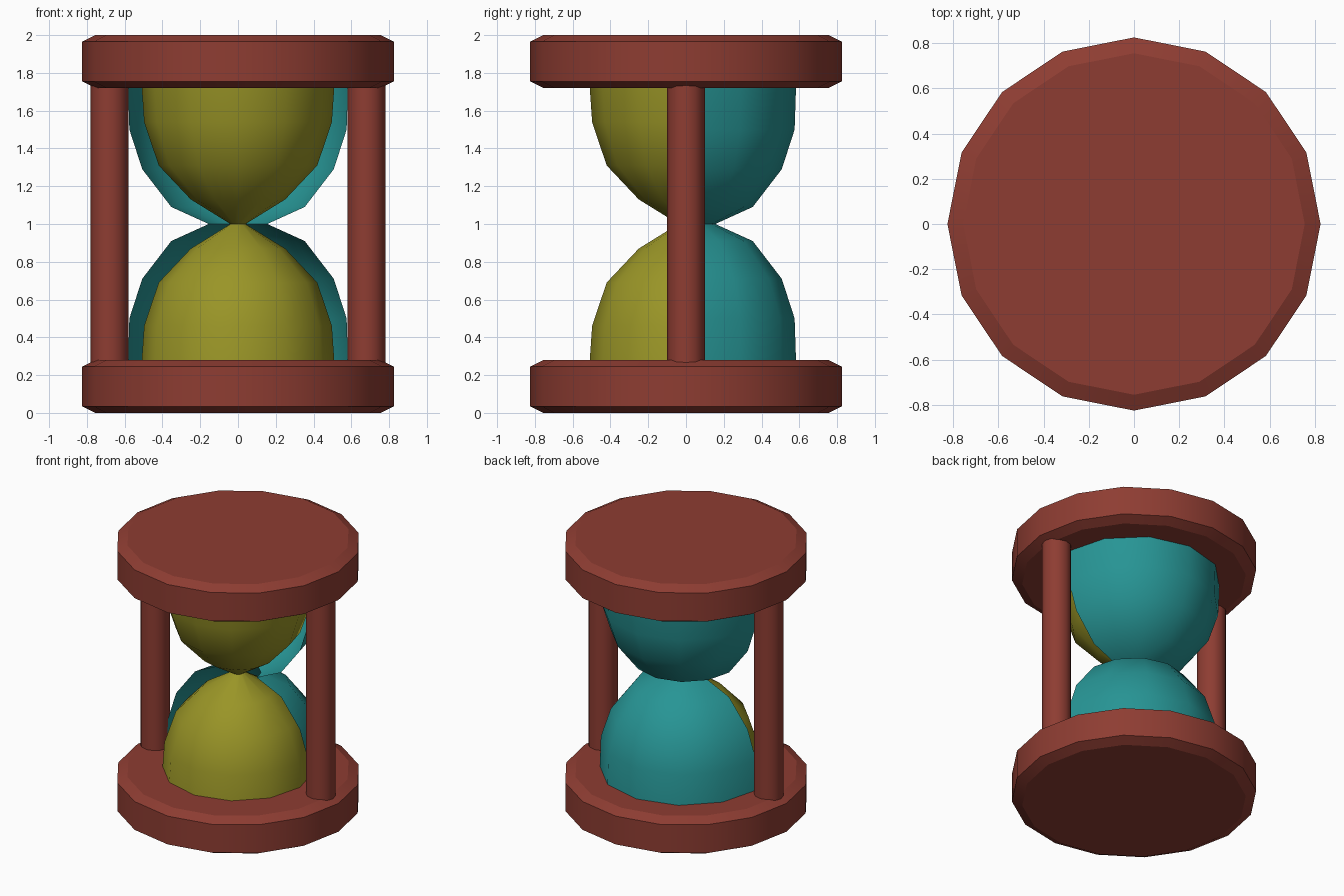
import bpy
import bmesh
from math import cos, sin, pi, radians

if "Cube" in bpy.data.objects:
    bpy.data.objects.remove(bpy.data.objects["Cube"], do_unlink=True)


def material(name, rgb):
    mat = bpy.data.materials.new(name)
    mat.use_nodes = True
    mat.diffuse_color = (*rgb, 1)
    mat.node_tree.nodes["Principled BSDF"].inputs["Base Color"].default_value = (*rgb, 1)
    return mat


wood = material("red_brown_wood", (0.27, 0.046, 0.032))
yellow = material("yellow_sand", (0.32, 0.30, 0.02))
teal = material("teal_glass", (0.02, 0.30, 0.30))


def lathe(name, profile, segments, mat, location=(0, 0, 0), half=False, caps=True, smooth=25):
    """Turn a (radius, height) profile, listed from the bottom up, around z."""
    bm = bmesh.new()
    count = segments // 2 + 1 if half else segments
    columns = []
    for i in range(count):
        a = 2 * pi * i / segments
        columns.append([bm.verts.new((r * cos(a), r * sin(a), z)) for r, z in profile])
    for i in range(count - 1 if half else count):
        left, right = columns[i], columns[(i + 1) % count]
        for j in range(len(profile) - 1):
            bm.faces.new((left[j], right[j], right[j + 1], left[j + 1]))
    if caps:
        bm.faces.new([c[0] for c in reversed(columns)])
        bm.faces.new([c[-1] for c in columns])
    mesh = bpy.data.meshes.new(name)
    bm.to_mesh(mesh)
    bm.free()
    mesh.materials.append(mat)
    obj = bpy.data.objects.new(name, mesh)
    obj.location = location
    bpy.context.collection.objects.link(obj)
    bpy.ops.object.select_all(action="DESELECT")
    obj.select_set(True)
    bpy.context.view_layer.objects.active = obj
    bpy.ops.object.shade_smooth_by_angle(angle=radians(smooth))
    return obj


def hourglass(lower):
    """Mirror the lower bulb profile above the neck."""
    return lower + [(r, 2 - z) for r, z in reversed(lower[:-1])]


# Bevelled end discs
disc = [(0.755, 0), (0.825, 0.035), (0.825, 0.245), (0.755, 0.28)]
lathe("bottom_disc", disc, 16, wood)
lathe("top_disc", disc, 16, wood, location=(0, 0, 1.72))

# Side posts, set into both discs
for side, x in (("left", 0.68), ("right", -0.68)):
    lathe(side + "_post", [(0.1, 0.2), (0.1, 1.8)], 12, wood, location=(x, 0, 0), smooth=35)

# Sand body, pinched at the neck
sand = [(0.515, 0.2), (0.497, 0.46), (0.42, 0.69), (0.25, 0.87), (0.04, 1.0)]
lathe("sand", hourglass(sand), 12, yellow, smooth=45)

# Glass shell around the back half, open at the front
glass = [(0.585, 0.2), (0.575, 0.5), (0.507, 0.71), (0.353, 0.91), (0.155, 1.0)]
lathe("glass_back", hourglass(glass), 12, teal, half=True, caps=False, smooth=45)
